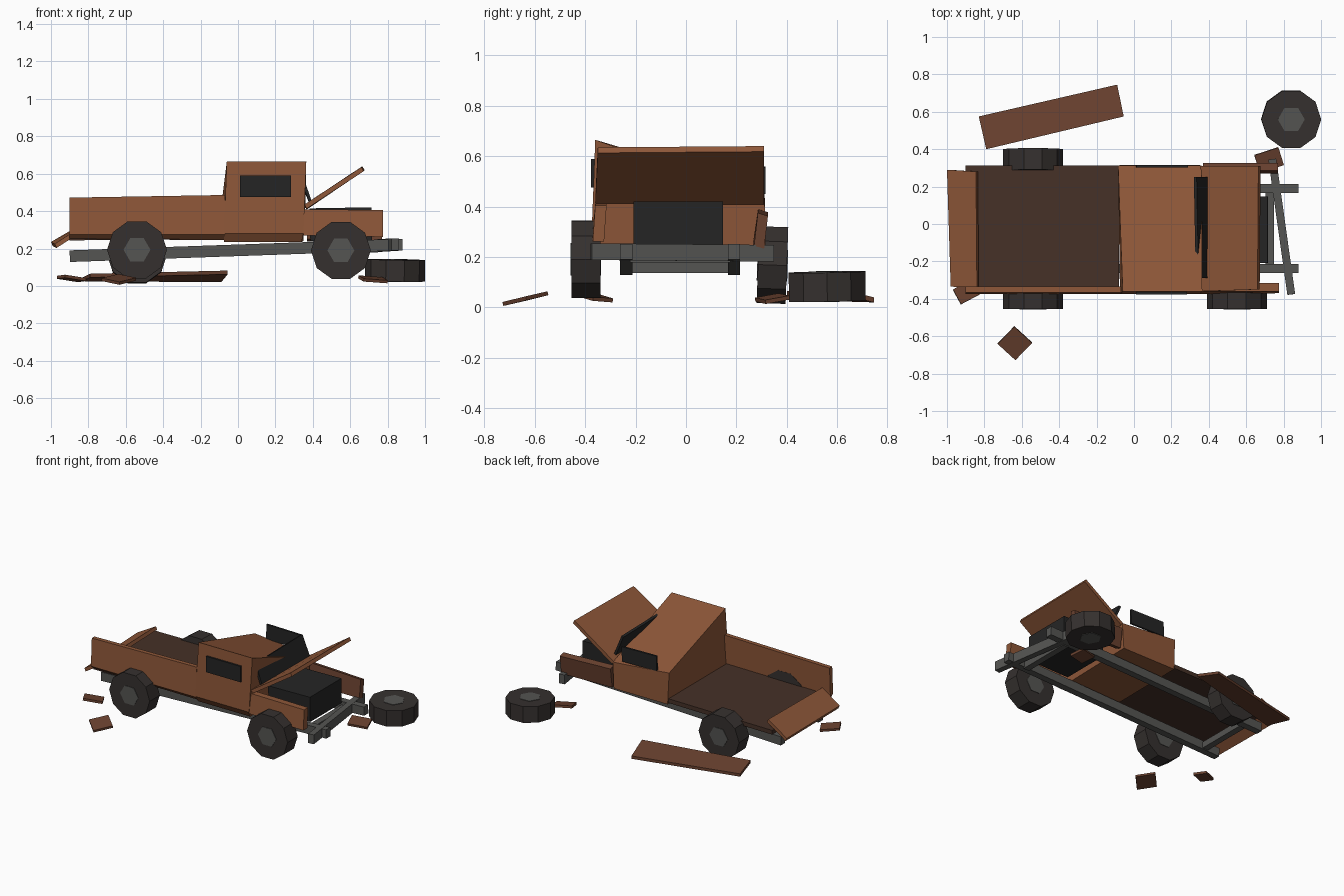
import bpy, bmesh
from math import radians
from mathutils import Vector, Matrix, Euler

if "Cube" in bpy.data.objects:
    bpy.data.objects.remove(bpy.data.objects["Cube"])


def material(name, rgb):
    m = bpy.data.materials.new(name)
    m.diffuse_color = (*rgb, 1)
    m.use_nodes = True
    m.node_tree.nodes["Principled BSDF"].inputs["Base Color"].default_value = m.diffuse_color
    return m


RUST = material("rust_paint", (0.27, 0.095, 0.04))
BROWN = material("brown_rust", (0.14, 0.052, 0.028))
FLOOR = material("floor_rust", (0.06, 0.03, 0.02))
TYRE = material("rubber", (0.036, 0.03, 0.028))
METAL = material("metal", (0.09, 0.09, 0.085))
DARK = material("dark", (0.018, 0.018, 0.018))


def finish(name, bm, mat):
    bmesh.ops.recalc_face_normals(bm, faces=bm.faces)
    me = bpy.data.meshes.new(name)
    bm.to_mesh(me)
    bm.free()
    me.materials.append(mat)
    ob = bpy.data.objects.new(name, me)
    bpy.context.collection.objects.link(ob)
    return ob


def place(loc, rot):
    return Matrix.Translation(loc) @ Euler([radians(a) for a in rot]).to_matrix().to_4x4()


def box(name, loc, size, mat, rot=(0, 0, 0)):
    bm = bmesh.new()
    bmesh.ops.create_cube(bm, size=1, matrix=place(loc, rot) @ Matrix.Diagonal((*size, 1)))
    return finish(name, bm, mat)


def loft(name, loop_a, loop_b, mat):
    """Closed solid between two matching loops."""
    bm = bmesh.new()
    a = [bm.verts.new(p) for p in loop_a]
    b = [bm.verts.new(p) for p in loop_b]
    bm.faces.new(a)
    bm.faces.new(b)
    for i in range(len(a)):
        j = (i + 1) % len(a)
        bm.faces.new((a[i], a[j], b[j], b[i]))
    return finish(name, bm, mat)


def slab(name, corners, offset, mat):
    """Bent sheet: four corners, thickened along an offset."""
    return loft(name, corners, [Vector(c) + Vector(offset) for c in corners], mat)


def cylinder(name, loc, rot, sides, radius, depth, mat):
    bm = bmesh.new()
    m = place(loc, rot) @ Matrix.Rotation(radians(90), 4, 'Z')
    bmesh.ops.create_cone(bm, cap_ends=True, segments=sides, radius1=radius,
                          radius2=radius, depth=depth, matrix=m)
    return finish(name, bm, mat)


# Wheels: three mounted, one lying loose on the ground
wheels = {
    "front_right": ((0.55, -0.397, 0.19), (90, 0, 0)),
    "rear_right": ((-0.54, -0.397, 0.193), (90, 0, 0)),
    "rear_left": ((-0.54, 0.343, 0.168), (88, 0, 0)),
    "loose": ((0.84, 0.56, 0.083), (1, 1, 0)),
}
for key, (loc, rot) in wheels.items():
    cylinder(key + "_tyre", loc, rot, 10, 0.16, 0.115, TYRE)
    cylinder(key + "_hub", loc, rot, 6, 0.072, 0.121, METAL)

# Chassis rails, crossmembers and crooked bumper
for side, y in (("left", 0.19), ("right", -0.237)):
    box(side + "_chassis_rail", (-0.01, y, 0.19), (1.78, 0.048, 0.062), METAL, (0, -2, 0))
for key, x, z in (("front", 0.725, 0.2), ("rear", -0.78, 0.16)):
    box(key + "_crossmember", (x, -0.023, z), (0.045, 0.40, 0.045), METAL)
box("front_bumper", (0.79, -0.015, 0.218), (0.042, 0.73, 0.066), METAL, (-0.5, 0, 8))

# Engine block
box("engine_block", (0.55, -0.03, 0.33), (0.33, 0.355, 0.175), DARK, (0, -1, 0))

# Cab, crushed on the left side; section runs around y and z
loft("crushed_cab",
     [(-0.075, -0.345, 0.235), (-0.075, -0.375, 0.28), (-0.06, -0.36, 0.665),
      (-0.085, 0.312, 0.465), (-0.075, 0.315, 0.24)],
     [(0.34, -0.345, 0.235), (0.35, -0.375, 0.28), (0.365, -0.36, 0.665),
      (0.36, 0.312, 0.425), (0.35, 0.315, 0.24)], RUST)

# Windows
box("right_window", (0.147, -0.368, 0.533), (0.272, 0.016, 0.113), DARK)
box("left_window", (0.15, 0.308, 0.505), (0.275, 0.014, 0.105), DARK, (0, 1, 0))
slab("windshield", [(0.395, -0.29, 0.45), (0.395, 0.25, 0.45),
                    (0.335, 0.25, 0.595), (0.345, -0.29, 0.595)], (-0.015, 0, -0.006), DARK)

# Raised hood
slab("hood", [(0.355, -0.36, 0.435), (0.355, 0.31, 0.43),
              (0.665, 0.31, 0.64), (0.66, -0.35, 0.635)], (0.012, 0, -0.022), RUST)

# Front fenders
slab("right_fender", [(0.35, -0.375, 0.27), (0.775, -0.37, 0.262),
                      (0.775, -0.36, 0.405), (0.35, -0.36, 0.41)], (0, 0.045, 0), RUST)
slab("left_fender", [(0.37, 0.265, 0.25), (0.77, 0.27, 0.245),
                     (0.77, 0.285, 0.375), (0.37, 0.285, 0.39)], (0, 0.04, -0.012), BROWN)

# Cargo bed: floor, remaining side and drooping tailgate
box("bed_floor", (-0.49, -0.018, 0.262), (0.82, 0.66, 0.03), FLOOR, (0, -0.5, 0))
loft("bed_right_side",
     [(-0.9, -0.345, 0.25), (-0.9, -0.375, 0.275), (-0.9, -0.365, 0.472), (-0.9, -0.335, 0.472)],
     [(-0.07, -0.345, 0.245), (-0.07, -0.375, 0.275), (-0.07, -0.365, 0.486),
      (-0.07, -0.335, 0.486)], RUST)
slab("tailgate", [(-1.0, 0.29, 0.235), (-0.98, -0.335, 0.225),
                  (-0.84, -0.34, 0.315), (-0.845, 0.28, 0.325)], (0.01, 0, -0.022), RUST)

# Bed side fallen to the ground and loose scraps
slab("fallen_bed_side", [(-0.83, 0.575, 0.045), (-0.79, 0.40, 0.065),
                         (-0.055, 0.575, 0.082), (-0.09, 0.745, 0.04)], (0, 0, -0.02), BROWN)
scraps = [((-0.637, -0.637, 0.035), (0.13, 0.13, 0.016), (9, -10, 46)),
          ((-0.89, -0.36, 0.04), (0.13, 0.09, 0.016), (-4, 8, 28)),
          ((0.722, 0.342, 0.035), (0.135, 0.1, 0.016), (10, 4, 18))]
for i, (loc, size, rot) in enumerate(scraps, 1):
    box(f"scrap_{i}", loc, size, BROWN, rot)
